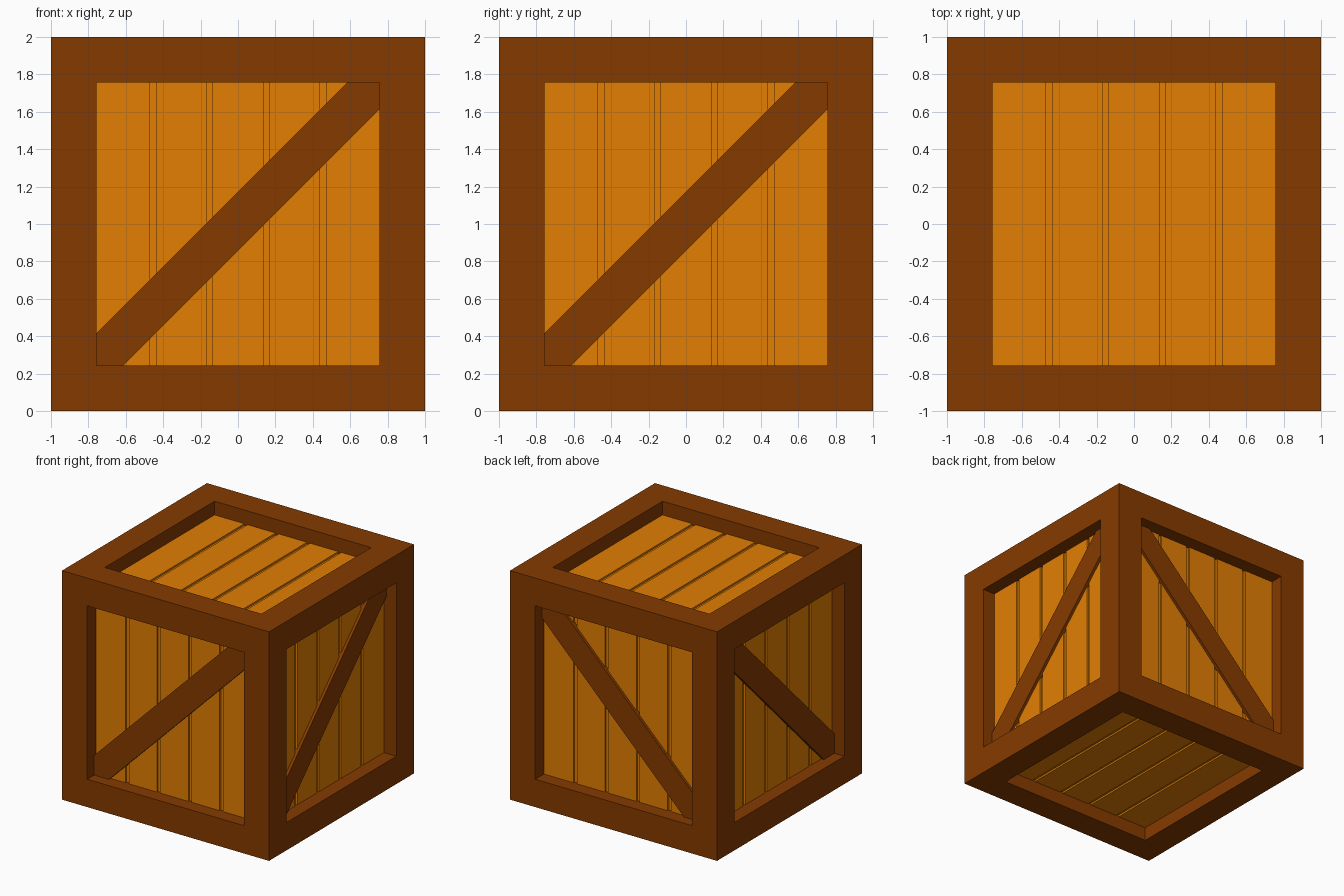
import bpy, bmesh
from mathutils import Vector

if "Cube" in bpy.data.objects:
    bpy.data.objects.remove(bpy.data.objects["Cube"])

HALF = 0.757       # half width of each opening
PANEL = 0.88       # plank surface, measured from the crate centre
BACK = 0.80        # back of the panels
GROOVE = 0.03      # groove width
DEPTH = 0.015      # groove depth
BRACE = 0.904      # outer face of the diagonal braces
CENTRE = Vector((0, 0, 1))


def material(name, colour):
    m = bpy.data.materials.new(name)
    m.diffuse_color = (*colour, 1)
    m.use_nodes = True
    m.node_tree.nodes["Principled BSDF"].inputs["Base Color"].default_value = m.diffuse_color
    return m


dark = material("dark_wood", (0.235, 0.043, 0.0))
light = material("light_wood", (0.76, 0.21, 0.001))


def finish(name, bm, mat):
    bmesh.ops.recalc_face_normals(bm, faces=bm.faces)
    me = bpy.data.meshes.new(name)
    bm.to_mesh(me)
    bm.free()
    me.materials.append(mat)
    ob = bpy.data.objects.new(name, me)
    bpy.context.collection.objects.link(ob)


def prism(name, points, sweep, mat):
    bm = bmesh.new()
    face = bm.faces.new([bm.verts.new(p) for p in points])
    ext = bmesh.ops.extrude_face_region(bm, geom=[face], use_keep_orig=True)
    moved = [g for g in ext["geom"] if isinstance(g, bmesh.types.BMVert)]
    bmesh.ops.translate(bm, verts=moved, vec=sweep)
    finish(name, bm, mat)


# Frame: a cube with a square opening sunk into every side, down to the planks
bm = bmesh.new()
bmesh.ops.create_cube(bm, size=2)
bmesh.ops.translate(bm, verts=bm.verts, vec=CENTRE)
sides = bm.faces[:]
bmesh.ops.inset_individual(bm, faces=sides, thickness=1 - HALF,
                           use_even_offset=True)
floors = bmesh.ops.extrude_discrete_faces(bm, faces=sides)["faces"]
for f in floors:
    f.normal_update()
    bmesh.ops.translate(bm, verts=f.verts, vec=f.normal * (BACK - 1))
bmesh.ops.delete(bm, geom=floors, context='FACES_ONLY')
finish("frame", bm, dark)

# Panel cross-section: five planks separated by square grooves
profile = [(-HALF, BACK), (-HALF, PANEL)]
for i in range(1, 5):
    c = -HALF + i * 2 * HALF / 5
    a, b = c - GROOVE / 2, c + GROOVE / 2
    profile += [(a, PANEL), (a, PANEL - DEPTH), (b, PANEL - DEPTH), (b, PANEL)]
profile += [(HALF, PANEL), (HALF, BACK)]

# Brace outline, cut to fit the opening's corners
brace = [(-HALF, -HALF), (-0.613, -HALF), (HALF, 0.613),
         (HALF, HALF), (0.585, HALF), (-HALF, -0.585)]

# Across, along-plank and outward axes of every side
X, Y, Z = Vector((1, 0, 0)), Vector((0, 1, 0)), Vector((0, 0, 1))
layout = {"front": (X, Z, -Y), "back": (X, Z, Y), "right": (Y, Z, X),
          "left": (Y, Z, -X), "top": (X, Y, Z), "bottom": (X, Y, -Z)}

for side, (u, v, w) in layout.items():
    prism(side + "_planks",
          [CENTRE + u * a + w * d - v * HALF for a, d in profile],
          v * 2 * HALF, light)
    if side not in ("top", "bottom"):
        prism(side + "_brace",
              [CENTRE + u * a + v * b + w * BRACE for a, b in brace],
              w * (PANEL - DEPTH - BRACE), dark)
